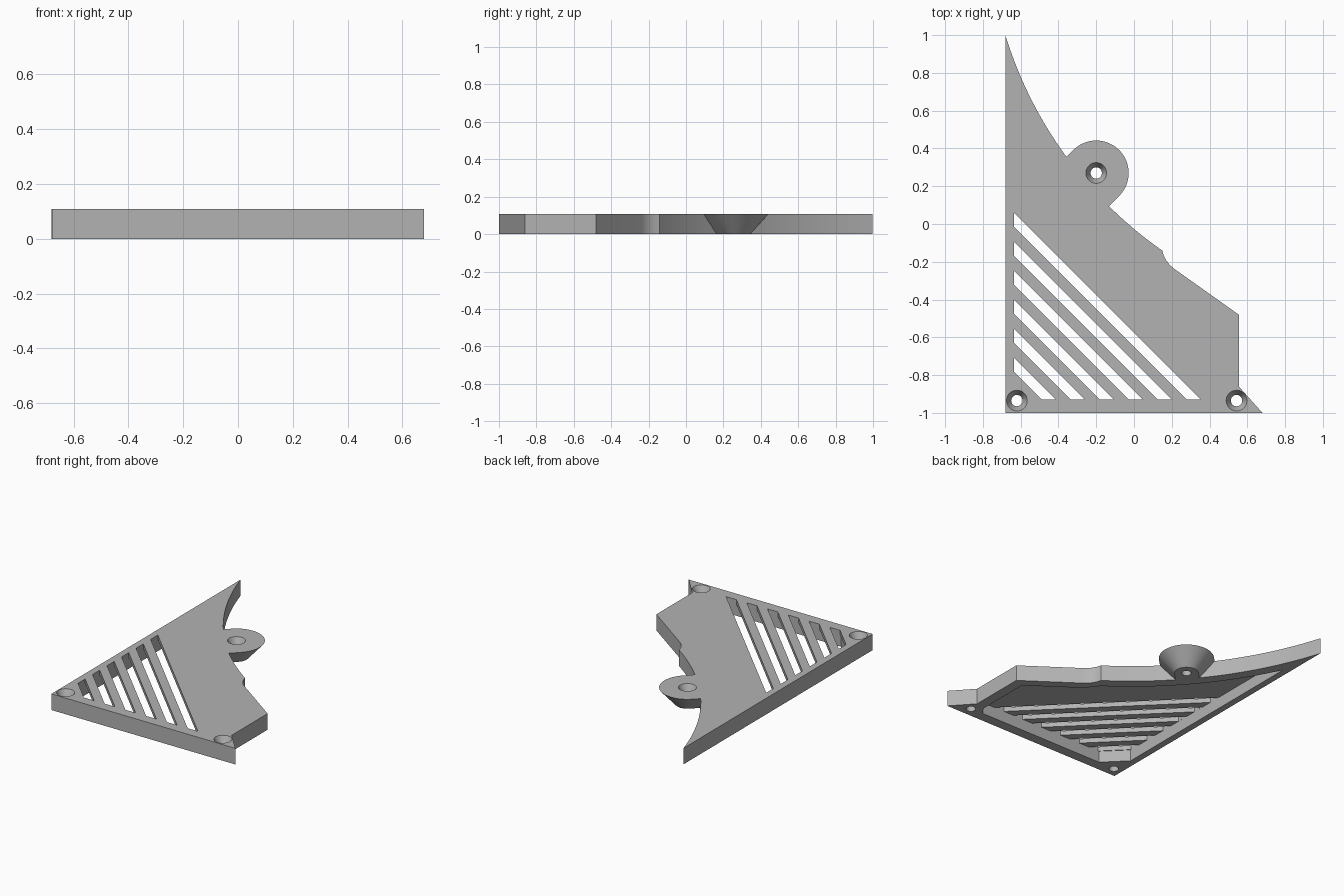
import bpy, bmesh, math
from math import cos, sin, radians

cube = bpy.data.objects.get("Cube")
if cube:
    bpy.data.objects.remove(cube, do_unlink=True)

HEIGHT = 0.108
SKIN = 0.03          # thickness of the top skin over the hollow
WALL_X, WALL_Y = -0.635, -0.93

grey = bpy.data.materials.new("plain grey")
grey.use_nodes = True
grey.diffuse_color = (0.45, 0.45, 0.45, 1)
grey.node_tree.nodes["Principled BSDF"].inputs["Base Color"].default_value = grey.diffuse_color


def loft(name, rings):
    """Closed solid through stacked (outline, z) rings."""
    bm = bmesh.new()
    loops = [[bm.verts.new((x, y, z)) for x, y in pts] for pts, z in rings]
    n = len(loops[0])
    bm.faces.new(loops[0])
    bm.faces.new(loops[-1])
    for a, b in zip(loops, loops[1:]):
        for i in range(n):
            j = (i + 1) % n
            bm.faces.new((a[i], a[j], b[j], b[i]))
    bmesh.ops.recalc_face_normals(bm, faces=bm.faces)
    mesh = bpy.data.meshes.new(name)
    bm.to_mesh(mesh)
    bm.free()
    mesh.materials.append(grey)
    ob = bpy.data.objects.new(name, mesh)
    bpy.context.collection.objects.link(ob)
    return ob


def arc(cx, cy, r, start, end, n):
    angles = [radians(start + (end - start) * i / n) for i in range(n + 1)]
    return [(cx + r * cos(a), cy + r * sin(a)) for a in angles]


def circle(cx, cy, r):
    return arc(cx, cy, r, 0, 360, 40)[:-1]


def combine(target, tool, operation):
    mod = target.modifiers.new(tool.name, 'BOOLEAN')
    mod.operation, mod.solver, mod.object = operation, 'EXACT', tool
    bpy.context.view_layer.objects.active = target
    bpy.ops.object.modifier_apply(modifier=mod.name)
    bpy.data.objects.remove(tool, do_unlink=True)


# Main plate with a concave sweeping edge and a small notch
sweep = (1.39, 1.635)
outline = [(-0.68, -1), (0.68, -1), (0.555, -0.86), (0.555, -0.48), (0.214, -0.238),
           (0.19, -0.218), (0.17, -0.192), (0.157, -0.165)]
outline += arc(*sweep, 2.166, 235.06, 197.1, 32)
plate = loft("vented_cover_plate", [(outline, 0), (outline, HEIGHT)])


# Flared mounting boss with a short neck running into the plate
def boss_ring(r):
    return arc(-0.2, 0.27, r, -45, 135, 24) + arc(-0.25, 0.22, r, 135, 315, 24)


combine(plate, loft("boss", [(boss_ring(0.075), 0), (boss_ring(0.172), HEIGHT)]), 'UNION')

# Hollow underside, leaving solid corners around the screws
pocket = [(-0.495, WALL_Y), (0.45, WALL_Y), (0.487, -0.88), (0.487, -0.505),
          (0.18, -0.287), (0.135, -0.235)]
pocket += arc(*sweep, 2.235, 235, 205, 28) + [(WALL_X, -0.79)]
combine(plate, loft("pocket", [(pocket, -0.1), (pocket, HEIGHT - SKIN)]), 'DIFFERENCE')

# Diagonal vent slots
for i in range(6):
    c = -0.575 - 0.1535 * i
    d = c - 0.076
    slot = [(WALL_X, d - WALL_X), (d - WALL_Y, WALL_Y), (c - WALL_Y, WALL_Y), (WALL_X, c - WALL_X)]
    combine(plate, loft("slot", [(slot, 0.05), (slot, 0.2)]), 'DIFFERENCE')

# Countersunk screw holes
for x, y in [(-0.2, 0.27), (-0.62, -0.935), (0.543, -0.935)]:
    small, large = circle(x, y, 0.03), circle(x, y, 0.055)
    rings = [(small, -0.1), (small, HEIGHT - 0.05), (large, HEIGHT), (large, 0.2)]
    combine(plate, loft("screw_hole", rings), 'DIFFERENCE')

bpy.ops.object.select_all(action='DESELECT')
plate.select_set(True)
bpy.context.view_layer.objects.active = plate
bpy.ops.object.shade_smooth_by_angle(angle=radians(25))
